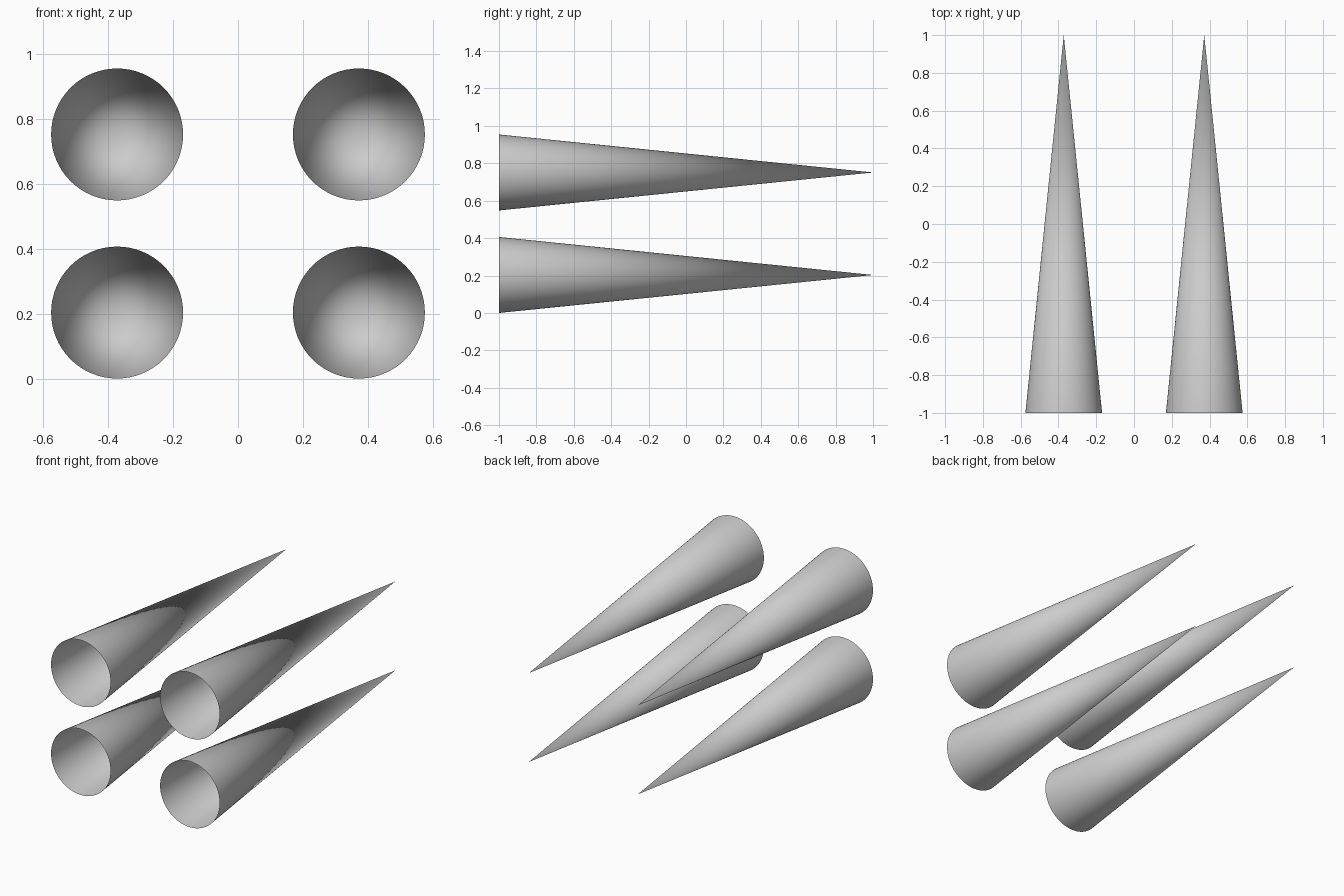
import bpy
import bmesh
from mathutils import Matrix

if "Cube" in bpy.data.objects:
    bpy.data.objects.remove(bpy.data.objects["Cube"])

RADIUS = 0.203
LENGTH = 2.0
SIDES = 64

# Single light grey finish
grey = bpy.data.materials.new("light_grey")
grey.use_nodes = True
colour = (0.6, 0.6, 0.6, 1)
grey.diffuse_color = colour
grey.node_tree.nodes["Principled BSDF"].inputs["Base Color"].default_value = colour


def hollow_cone(name, x, z):
    """Open shell with its mouth at the front and its point at the back."""
    bm = bmesh.new()
    bmesh.ops.create_circle(bm, segments=SIDES, radius=RADIUS, cap_ends=False)
    rim = list(bm.edges)
    tip = bm.verts.new((0, 0, LENGTH))
    for edge in rim:
        bm.faces.new((*edge.verts, tip))
    bmesh.ops.recalc_face_normals(bm, faces=bm.faces)
    # Make sure the shell faces outwards
    if sum(f.normal.dot(f.calc_center_median().xy.to_3d()) for f in bm.faces) < 0:
        bmesh.ops.reverse_faces(bm, faces=bm.faces)
    for face in bm.faces:
        face.smooth = True
    # Lay the cone down so that it points to the back
    bm.transform(Matrix.Rotation(-1.5707963, 4, "X"))
    mesh = bpy.data.meshes.new(name)
    bm.to_mesh(mesh)
    bm.free()
    mesh.materials.append(grey)
    obj = bpy.data.objects.new(name, mesh)
    obj.location = (x, -LENGTH / 2, z)
    bpy.context.collection.objects.link(obj)


# Two rows of two cones
for row, z in (("lower", RADIUS), ("upper", 0.751)):
    for side, x in (("right", -0.372), ("left", 0.372)):
        hollow_cone(f"{row}_{side}_cone", x, z)
